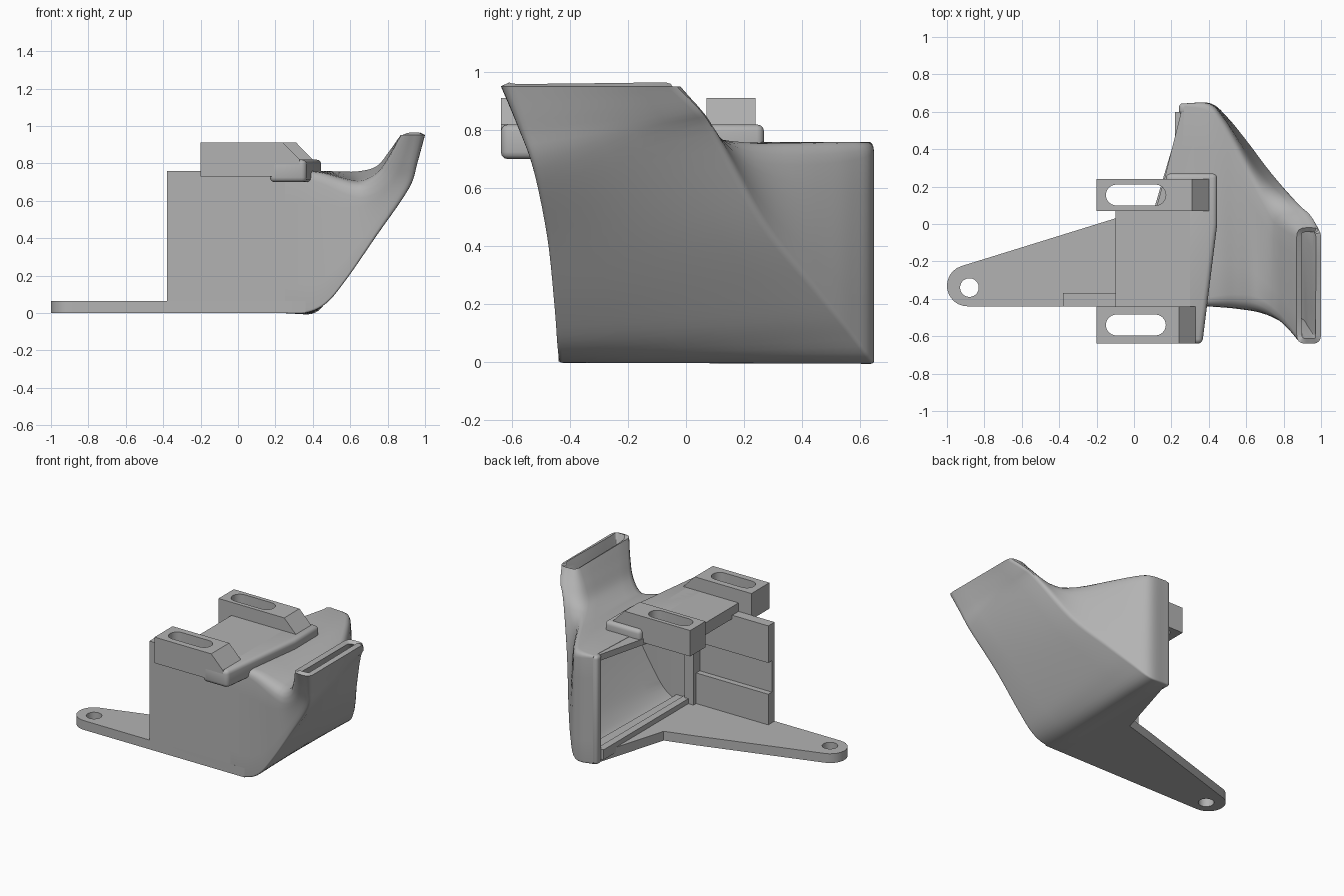
import bpy, bmesh, math
from mathutils import Vector

if "Cube" in bpy.data.objects:
    bpy.data.objects.remove(bpy.data.objects["Cube"])

grey = bpy.data.materials.new("plain grey")
grey.use_nodes = True
colour = (0.45, 0.45, 0.45, 1)
grey.diffuse_color = colour
grey.node_tree.nodes["Principled BSDF"].inputs["Base Color"].default_value = colour


def finish(name, bm, fix=True):
    if fix:
        bmesh.ops.recalc_face_normals(bm, faces=bm.faces)
    me = bpy.data.meshes.new(name)
    bm.to_mesh(me)
    bm.free()
    me.materials.append(grey)
    ob = bpy.data.objects.new(name, me)
    bpy.context.collection.objects.link(ob)
    return ob


def prism(name, points, lo, hi, axis="z"):
    """Extrude a closed outline between two heights along an axis."""
    place = {"x": lambda a, b, h: (h, a, b),
             "y": lambda a, b, h: (a, h, b),
             "z": lambda a, b, h: (a, b, h)}[axis]
    bm = bmesh.new()
    face = bm.faces.new([bm.verts.new(place(a, b, lo)) for a, b in points])
    ext = bmesh.ops.extrude_face_region(bm, geom=[face])["geom"]
    move = Vector(place(0, 0, hi - lo))
    bmesh.ops.translate(bm, vec=move, verts=[v for v in ext if isinstance(v, bmesh.types.BMVert)])
    return finish(name, bm)


def box(name, x, y, z):
    return prism(name, [(x[0], y[0]), (x[1], y[0]), (x[1], y[1]), (x[0], y[1])], *z)


def arc(cx, cy, r, start, end, n=12):
    return [(cx + r * math.cos(math.radians(start + (end - start) * i / n)),
             cy + r * math.sin(math.radians(start + (end - start) * i / n))) for i in range(n + 1)]


def activate(ob):
    bpy.ops.object.select_all(action="DESELECT")
    ob.select_set(True)
    bpy.context.view_layer.objects.active = ob


def apply_all(ob):
    activate(ob)
    for m in list(ob.modifiers):
        bpy.ops.object.modifier_apply(modifier=m.name)


def smooth(ob, angle=30):
    activate(ob)
    bpy.ops.object.shade_smooth_by_angle(angle=math.radians(angle))


def bevel(ob, width, segments=3):
    m = ob.modifiers.new("bevel", "BEVEL")
    m.width, m.segments, m.limit_method = width, segments, "ANGLE"
    apply_all(ob)
    smooth(ob)


def cut(ob, cutter):
    m = ob.modifiers.new("cut", "BOOLEAN")
    m.operation, m.object, m.solver = "DIFFERENCE", cutter, "EXACT"
    apply_all(ob)
    bpy.data.objects.remove(cutter)
    smooth(ob)


# Floor with the long mounting arm and its screw hole
outline = arc(-0.89, -0.33, 0.11, 270, 108) + [
    (-0.1, 0.03), (0.11, 0.09), (0.27, 0.63), (0.38, 0.63), (0.36, -0.44)]
floor = prism("floor_arm", outline, 0, 0.065)
cut(floor, prism("hole_cutter", arc(-0.88, -0.34, 0.05, 0, 345, 23), -0.1, 0.2))

# Front wall with a recessed band, continued by the duct side
prism("front_wall", [(-0.44, 0), (-0.37, 0), (-0.37, 0.28), (-0.41, 0.28), (-0.41, 0.5),
                     (-0.37, 0.5), (-0.37, 0.76), (-0.44, 0.76)], -0.38, 0.25, "x")

# Frame around the duct opening
box("front_post", (0.18, 0.25), (-0.42, -0.34), (0.03, 0.72))
back_post = box("back_post", (0.24, 0.31), (0.585, 0.645), (0, 0.76))
bevel(back_post, 0.02)
box("floor_lip", (0.22, 0.27), (-0.4, 0.6), (0.03, 0.1))
prism("roof_panel", [(0.255, 0.61), (0.17, 0.27), (0.12, 0.09), (0.12, -0.42),
                     (0.36, -0.42), (0.38, 0.61)], 0.715, 0.758)

# Duct: four corner rails from the wide opening to the narrow upright mouth
rails = {
    "top_front": [(.22, -.44, .76), (.36, -.44, .76), (.46, -.445, .75), (.56, -.455, .72),
                  (.66, -.475, .70), (.75, -.53, .75), (.81, -.58, .84), (.87, -.64, .952)],
    "low_front": [(.22, -.44, 0), (.36, -.44, 0), (.47, -.445, .05), (.58, -.455, .18),
                  (.74, -.48, .41), (.915, -.53, .66), (.96, -.58, .8), (1, -.64, .952)],
    "low_back": [(.27, .645, 0), (.41, .645, 0), (.5, .57, .1), (.6, .45, .25),
                 (.74, .27, .48), (.89, .11, .79), (.95, .06, .87), (1, -.02, .952)],
    "top_back": [(.27, .645, .76), (.40, .645, .76), (.47, .58, .76), (.55, .45, .76),
                 (.64, .28, .765), (.74, .1, .79), (.81, .03, .87), (.87, -.02, .952)],
}
STEPS = 5


def spline(points):
    p = [Vector(q) for q in points]
    p = [2 * p[0] - p[1]] + p + [2 * p[-1] - p[-2]]
    out = []
    for a, b, c, d in zip(p, p[1:], p[2:], p[3:]):
        for i in range(STEPS):
            t = i / STEPS
            out.append(0.5 * (2 * b + (c - a) * t + (2 * a - 5 * b + 4 * c - d) * t * t
                              + (3 * b - a - 3 * c + d) * t ** 3))
    return out + [p[-2]]


def section(corners, radii):
    """Closed ring through four corners, each rounded."""
    ring = []
    for i, c in enumerate(corners):
        prev, nxt, r = corners[i - 1], corners[(i + 1) % 4], radii[i]
        a = c + (prev - c).normalized() * r
        b = c + (nxt - c).normalized() * r
        for k in range(5):
            t = k / 4
            ring.append(a * (1 - t) ** 2 + c * 2 * t * (1 - t) + b * t * t)
        end = nxt + (c - nxt).normalized() * radii[(i + 1) % 4]
        ring += [b.lerp(end, k / 5) for k in range(1, 5)]
    return ring


bm = bmesh.new()
lines = [spline(r) for r in rails.values()]
count = len(lines[0])
previous = None
for i, corners in enumerate(zip(*lines)):
    t = i / (count - 1)
    low = 0.012 + 0.035 * t ** 2
    top = 0.015 + 0.07 * math.sin(math.pi * t * 0.85)
    ring = [bm.verts.new(v) for v in section(corners, (top, low, low, top))]
    if previous:
        n = len(ring)
        for k in range(n):
            j = (k + 1) % n
            bm.faces.new((previous[k], previous[j], ring[j], ring[k]))
    previous = ring
duct = finish("duct_shell", bm, fix=False)
shell = duct.modifiers.new("shell", "SOLIDIFY")
shell.thickness, shell.offset = 0.03, -1
apply_all(duct)
smooth(duct, 35)

# Top mounting plate and its thicker rounded edge
prism("mount_plate", [(-0.1, -0.44), (0.3, -0.44), (0.3, 0.07), (-0.1, 0.07)], 0.735, 0.82)
edge = prism("mount_edge", [(0.17, -0.64), (0.365, -0.64), (0.445, 0.0), (0.445, 0.27),
                            (0.17, 0.27)], 0.70, 0.82)
bevel(edge, 0.025)


# Slotted tabs with a sloping inner end
def tab(name, y0, y1, x_end):
    ob = prism(name, [(-0.2, 0.73), (x_end, 0.73), (x_end, 0.82), (x_end - 0.09, 0.912),
                      (-0.2, 0.912)], y0, y1, "y")
    mid, r = (y0 + y1) / 2, 0.056
    slot = arc(0.17 - r, mid, r, -90, 90) + arc(-0.15 + r, mid, r, 90, 270)
    cut(ob, prism("slot_cutter", slot, 0.5, 1.1))


tab("front_tab", -0.64, -0.44, 0.33)
tab("back_tab", 0.07, 0.24, 0.40)
